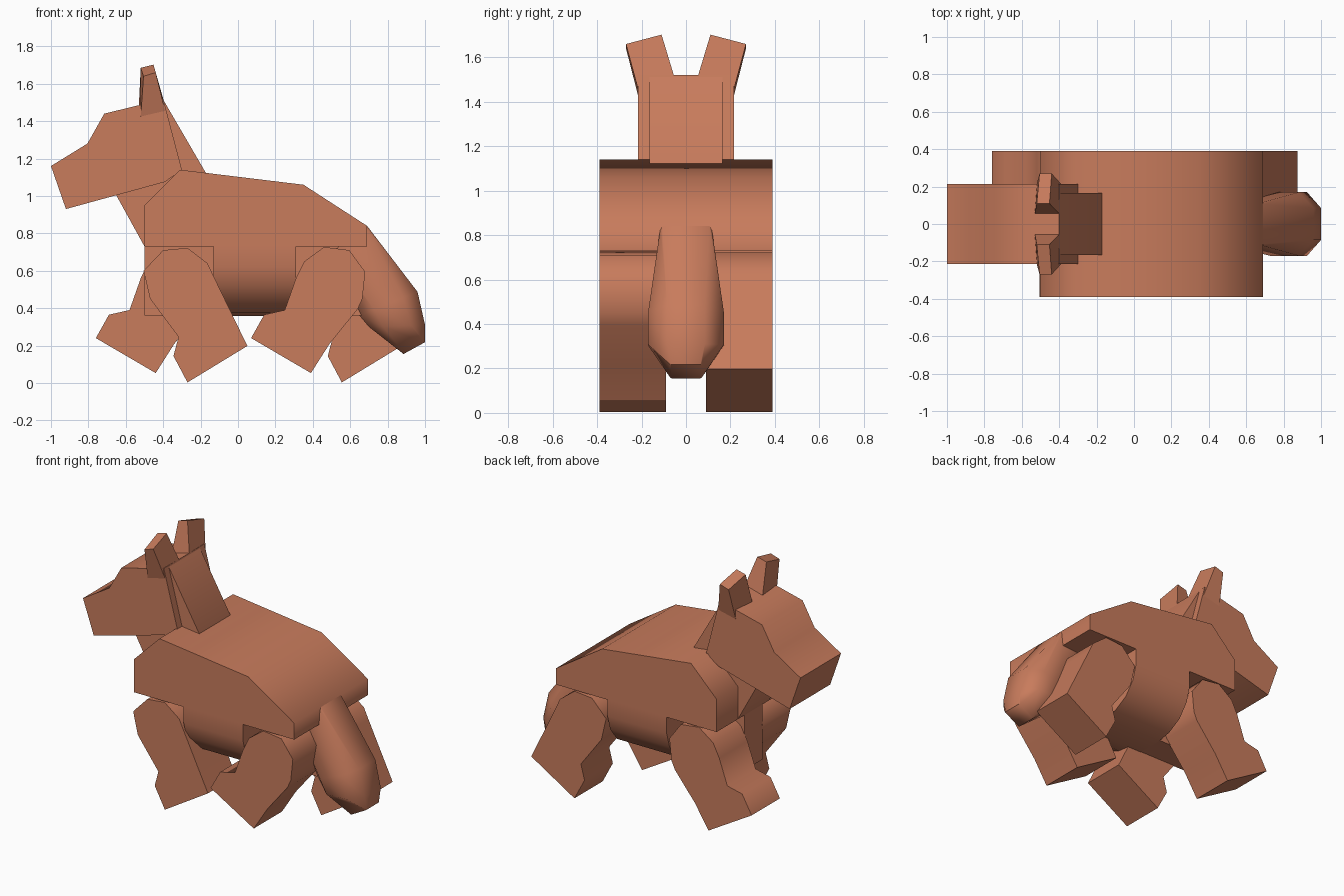
import bpy, bmesh, math
from mathutils import Vector

if "Cube" in bpy.data.objects:
    bpy.data.objects.remove(bpy.data.objects["Cube"])

coat = bpy.data.materials.new("terracotta_coat")
coat.diffuse_color = (0.58, 0.2, 0.108, 1)
coat.use_nodes = True
coat.node_tree.nodes["Principled BSDF"].inputs["Base Color"].default_value = coat.diffuse_color


def finish(name, bm, angle=60):
    bmesh.ops.recalc_face_normals(bm, faces=bm.faces)
    me = bpy.data.meshes.new(name)
    bm.to_mesh(me)
    bm.free()
    ob = bpy.data.objects.new(name, me)
    bpy.context.collection.objects.link(ob)
    me.materials.append(coat)
    bpy.ops.object.select_all(action='DESELECT')
    ob.select_set(True)
    bpy.context.view_layer.objects.active = ob
    bpy.ops.object.shade_smooth_by_angle(angle=math.radians(angle))
    return ob


def loft(name, rings, angle=60):
    """Skin a list of equal-length point rings and cap both ends."""
    bm = bmesh.new()
    vs = [[bm.verts.new(p) for p in r] for r in rings]
    n = len(vs[0])
    for a, b in zip(vs, vs[1:]):
        for i in range(n):
            j = (i + 1) % n
            bm.faces.new((a[i], a[j], b[j], b[i]))
    bm.faces.new(vs[0])
    bm.faces.new(vs[-1])
    return finish(name, bm, angle)


def slab(name, profile, y0, y1):
    """Side profile (x, z) extruded across y."""
    return loft(name, [[(x, y, z) for x, z in profile] for y in (y0, y1)])


# Body: broad back, rounded belly between the legs, narrow keel between them
slab("back", [(-0.5, 0.73), (-0.5, 0.95), (-0.31, 1.14), (0.35, 1.06),
              (0.69, 0.84), (0.69, 0.73)], -0.39, 0.39)
half = [(0.39, 0.73), (0.39, 0.62), (0.36, 0.52), (0.29, 0.43), (0.19, 0.375), (0.09, 0.357)]
section = half + [(-y, z) for y, z in reversed(half)]
loft("belly", [[(x, y, z) for y, z in section] for x in (-0.13, 0.31)])
slab("keel", [(-0.5, 0.74), (0.66, 0.74), (0.66, 0.36), (-0.5, 0.36)], -0.095, 0.095)

# Neck and head
slab("neck", [(-0.4, 1.515), (-0.17, 1.12), (-0.17, 0.8), (-0.5, 0.73),
              (-0.66, 1.02), (-0.52, 1.4)], -0.165, 0.165)
slab("head", [(-1, 1.16), (-0.805, 1.28), (-0.715, 1.44), (-0.53, 1.485), (-0.4, 1.52),
              (-0.3, 1.14), (-0.39, 1.075), (-0.92, 0.93)], -0.215, 0.215)

# Ears: tapered slabs leaning outward
for side, s in (("left", 1), ("right", -1)):
    base = [(-0.53, 0.055, 1.485), (-0.4, 0.055, 1.52), (-0.39, 0.215, 1.455), (-0.52, 0.215, 1.425)]
    tip = [(-0.52, 0.11, 1.685), (-0.452, 0.11, 1.702), (-0.44, 0.27, 1.66), (-0.505, 0.27, 1.64)]
    loft(side + "_ear", [[(x, s * y, z) for x, y, z in r] for r in (base, tip)], 20)

# Legs: two poses, swapped between front and hind pairs
pushing = [(-0.505, 0.6), (-0.4, 0.71), (-0.27, 0.722), (-0.163, 0.64), (-0.13, 0.57),
           (0.05, 0.198), (-0.27, 0.003), (-0.345, 0.144), (-0.318, 0.246), (-0.47, 0.45)]
reaching = [(-0.52, 0.56), (-0.475, 0.65), (-0.37, 0.727), (-0.235, 0.71), (-0.15, 0.594),
            (-0.165, 0.45), (-0.19, 0.395), (-0.34, 0.21), (-0.44, 0.053), (-0.76, 0.24),
            (-0.69, 0.365), (-0.58, 0.39)]
for name, pose, dx, y0 in (("right_front_leg", pushing, 0, -0.39),
                           ("left_front_leg", reaching, 0, 0.09),
                           ("right_hind_leg", reaching, 0.83, -0.39),
                           ("left_hind_leg", pushing, 0.825, 0.09)):
    slab(name, [(x + dx, z) for x, z in pose], y0, y0 + 0.3)


# Tail: chamfered sections running from rump to tip
def tail_ring(top, bottom, w, c):
    mid = (Vector(top) + Vector(bottom)) / 2
    up = Vector(top) - mid
    k = 1 - c
    pts = [(k, 1), (1, k), (1, -k), (k, -1), (-k, -1), (-1, -k), (-1, k), (-k, 1)]
    return [(mid.x + up.x * v, w * u, mid.y + up.y * v) for u, v in pts]


loft("tail", [tail_ring((0.69, 0.84), (0.5, 0.7), 0.115, 0.08),
              tail_ring((0.96, 0.487), (0.65, 0.36), 0.17, 0.5),
              tail_ring((1.0, 0.31), (0.7, 0.3), 0.17, 0.5),
              tail_ring((1.0, 0.218), (0.885, 0.155), 0.07, 0.08)])
